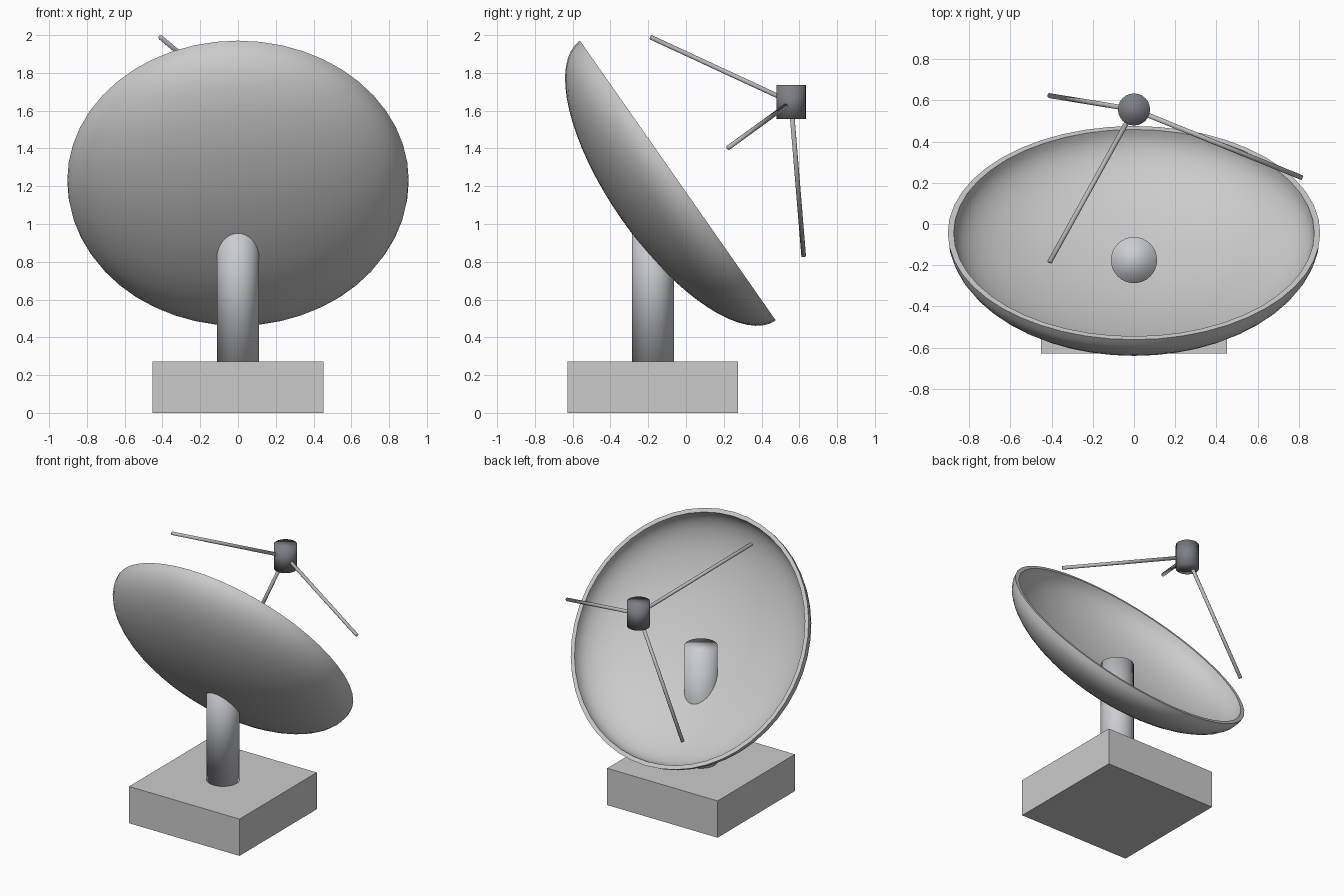
import bpy, bmesh, math
from mathutils import Vector

if "Cube" in bpy.data.objects:
    bpy.data.objects.remove(bpy.data.objects["Cube"])


def paint(obj, name, rgb):
    mat = bpy.data.materials.get(name) or bpy.data.materials.new(name)
    mat.diffuse_color = (*rgb, 1)
    mat.use_nodes = True
    mat.node_tree.nodes["Principled BSDF"].inputs["Base Color"].default_value = mat.diffuse_color
    obj.data.materials.append(mat)


def rod(name, start, end, radius, sides):
    """Smooth cylinder running between two points."""
    a, b = Vector(start), Vector(end)
    bpy.ops.mesh.primitive_cylinder_add(vertices=sides, radius=radius,
                                        depth=(b - a).length, location=(a + b) / 2)
    obj = bpy.context.object
    obj.name = name
    obj.rotation_euler = (b - a).to_track_quat('Z', 'Y').to_euler()
    bpy.ops.object.shade_smooth()
    return obj


# Square base block
bpy.ops.mesh.primitive_cube_add(size=1, location=(0, -0.176, 0.136))
base = bpy.context.object
base.name = "base"
base.scale = (0.904, 0.904, 0.272)

# Support post, passing through the dish
post = rod("post", (0, -0.175, 0.27), (0, -0.175, 1.13), 0.112, 32)
paint(post, "post_grey", (0.6, 0.61, 0.65))

# Dish: half-ellipse shell, spun about its axis and tilted back
RINGS = 16
def arc(radius, depth):
    return [(radius * math.sin(t), -depth * math.cos(t))
            for t in (i * math.pi / 2 / RINGS for i in range(RINGS + 1))]

profile = arc(0.904, 0.362) + arc(0.875, 0.333)[::-1]
bm = bmesh.new()
verts = [bm.verts.new((r, 0, z)) for r, z in profile]
edges = [bm.edges.new(pair) for pair in zip(verts, verts[1:])]
bmesh.ops.spin(bm, geom=verts + edges, cent=(0, 0, 0), axis=(0, 0, 1),
               angle=2 * math.pi, steps=48, use_duplicate=False)
bmesh.ops.remove_doubles(bm, verts=bm.verts, dist=1e-4)
bmesh.ops.recalc_face_normals(bm, faces=bm.faces)
mesh = bpy.data.meshes.new("dish")
bm.to_mesh(mesh)
bm.free()
dish = bpy.data.objects.new("dish", mesh)
bpy.context.collection.objects.link(dish)
dish.location = (0, -0.043, 1.23)
dish.rotation_euler = (math.radians(-55), 0, 0)
bpy.ops.object.select_all(action='DESELECT')
dish.select_set(True)
bpy.context.view_layer.objects.active = dish
bpy.ops.object.shade_smooth_by_angle(angle=math.radians(40))

# Receiver in front of the dish
hub = (0, 0.556, 1.645)
receiver = rod("receiver", (0, 0.556, 1.555), (0, 0.556, 1.735), 0.078, 24)
paint(receiver, "dark_grey", (0.2, 0.21, 0.24))

# Three struts spreading from the receiver
tips = [(-0.41, -0.185, 1.988), (0.815, 0.225, 1.405), (-0.41, 0.623, 0.83)]
for i, tip in enumerate(tips):
    strut = rod(f"strut_{i + 1}", hub, tip, 0.0125, 10)
    paint(strut, "strut_grey", (0.5, 0.5, 0.51))
